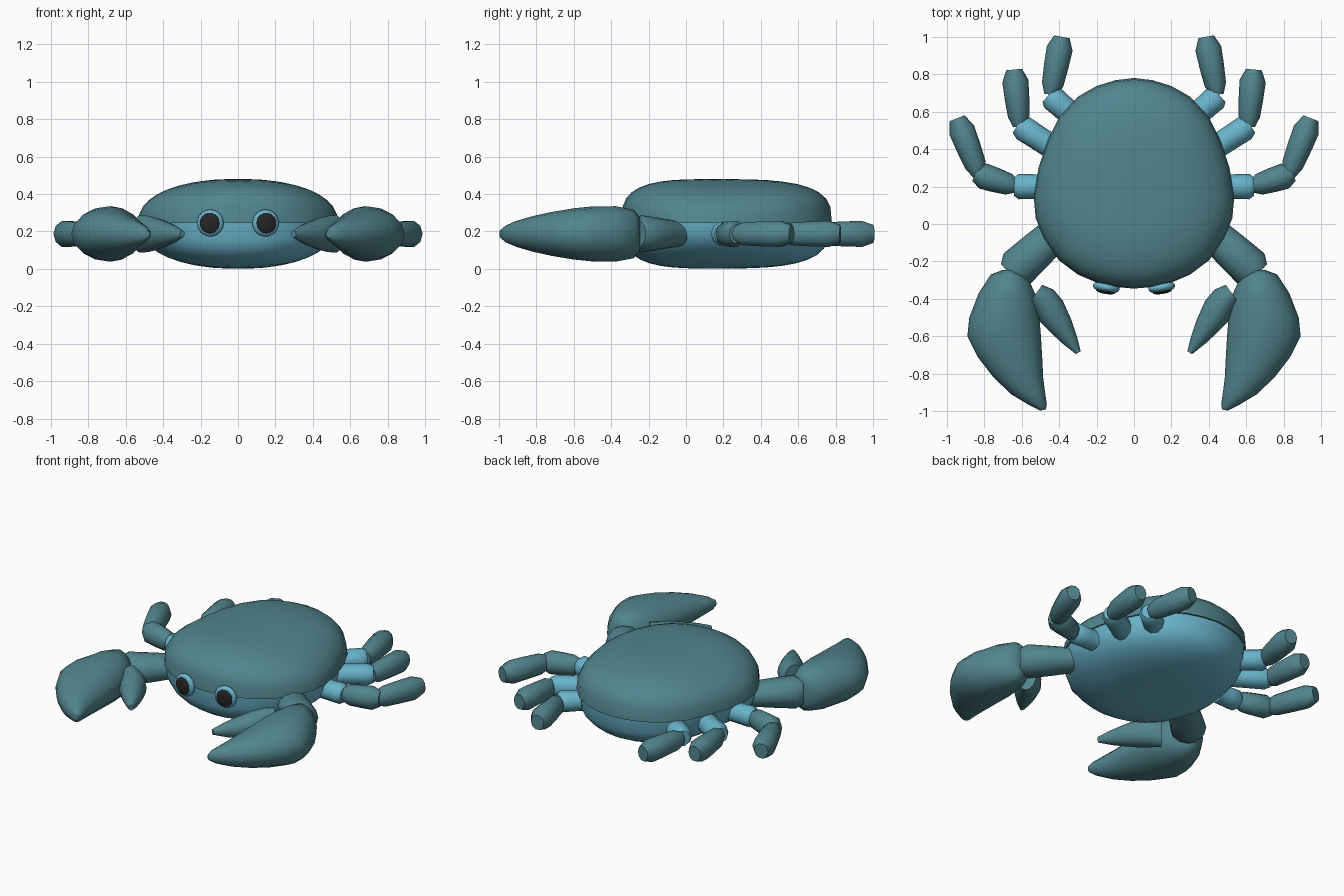
import bpy, bmesh, math
from mathutils import Vector, Matrix

if "Cube" in bpy.data.objects:
    bpy.data.objects.remove(bpy.data.objects["Cube"])


def material(name, rgb):
    m = bpy.data.materials.new(name)
    m.diffuse_color = (*rgb, 1)
    m.use_nodes = True
    m.node_tree.nodes["Principled BSDF"].inputs["Base Color"].default_value = m.diffuse_color
    return m


TEAL = material("dark teal", (0.085, 0.235, 0.27))
BLUE = material("light blue", (0.14, 0.45, 0.59))
BLACK = material("charcoal", (0.02, 0.019, 0.019))
MID_Z = 0.187


def finish(name, bm, mat, angle=50):
    bmesh.ops.recalc_face_normals(bm, faces=bm.faces)
    me = bpy.data.meshes.new(name)
    bm.to_mesh(me)
    bm.free()
    me.materials.append(mat)
    me.shade_smooth()
    me.set_sharp_from_angle(angle=math.radians(angle))
    ob = bpy.data.objects.new(name, me)
    bpy.context.collection.objects.link(ob)
    return ob


def bridge(bm, rings):
    n = len(rings[0])
    for a, b in zip(rings, rings[1:]):
        for i in range(n):
            j = (i + 1) % n
            bm.faces.new((a[i], a[j], b[j], b[i]))


def loft(name, sections, mat, side, sides=16, angle=50):
    """Skin elliptical sections: (left x, left y, right x, right y, half height)."""
    bm = bmesh.new()
    rings = []
    for lx, ly, rx, ry, h in sections:
        ring = []
        for k in range(sides):
            a = 2 * math.pi * k / sides
            t = 0.5 + 0.5 * math.cos(a)
            ring.append(bm.verts.new((side * (lx + (rx - lx) * t),
                                      ly + (ry - ly) * t,
                                      MID_Z + h * math.sin(a))))
        rings.append(ring)
    bridge(bm, rings)
    bm.faces.new(rings[0])
    bm.faces.new(rings[-1])
    return finish(name, bm, mat, angle)


def limb(name, start, end, stations, mat, side, sides=10):
    """Straight limb; stations are (fraction along, half width, half height)."""
    a, b = Vector(start), Vector(end)
    d = (b - a).normalized()
    p = Vector((-d.y, d.x))
    secs = []
    for t, w, h in stations:
        c = a.lerp(b, t)
        secs.append((*(c - p * w), *(c + p * w), h))
    return loft(name, secs, mat, side, sides)


# Body: egg-shaped outline, domed above and below a central seam
HALF = [(0, -.345), (.1, -.336), (.2, -.313), (.3, -.27), (.4, -.195), (.48, -.08),
        (.525, .03), (.535, .14), (.51, .3), (.46, .45), (.4, .57), (.3, .68),
        (.2, .737), (.1, .768), (0, .78)]
OUTLINE = HALF + [(-x, y) for x, y in HALF[-2:0:-1]]
CY, SEAM = 0.15, 0.245


def dome(name, height, scale, mat):
    bm = bmesh.new()
    rings = []
    for k in range(10, 0, -1):
        s = math.sin(math.pi / 2 * k / 10)
        ring = []
        for x, y in OUTLINE:
            dx, dy = x * scale, (y - CY) * scale
            p = 2.25 + 1.0 * dy * dy / (dx * dx + dy * dy)
            z = SEAM + height * max(0, 1 - s ** p) ** (1 / p)
            ring.append(bm.verts.new((dx * s, CY + dy * s, z)))
        rings.append(ring)
    bridge(bm, rings)
    top = bm.verts.new((0, CY, SEAM + height))
    n = len(OUTLINE)
    for i in range(n):
        bm.faces.new((rings[-1][i], rings[-1][(i + 1) % n], top))
    bm.faces.new(rings[0])
    return finish(name, bm, mat)


dome("upper_shell", 0.235, 1.0, TEAL)
dome("underside", -0.243, 0.982, BLUE)

# Claws
BIG = [(.63, -.25, .70, -.245, .09), (.565, -.29, .765, -.27, .13),
       (.525, -.38, .83, -.37, .148), (.505, -.5, .88, -.5, .147),
       (.497, -.6, .89, -.6, .137), (.49, -.72, .835, -.71, .118),
       (.485, -.82, .75, -.82, .095), (.475, -.9, .655, -.91, .07),
       (.466, -.96, .56, -.967, .045), (.47, -.99, .50, -.997, .02)]
SMALL = [(.49, -.325, .56, -.42, .10), (.43, -.35, .53, -.47, .097),
         (.38, -.41, .50, -.525, .087), (.335, -.51, .445, -.58, .067),
         (.305, -.60, .38, -.64, .045), (.285, -.68, .31, -.695, .018)]

# Legs: base start, base end, foot segments (start, end)
LEGS = [
    ("front", (.48, .2), (.64, .2), [((.63, .2), (.85, .27)), ((.825, .26), (.945, .565))]),
    ("middle", (.42, .40), (.62, .53), [((.61, .52), (.64, .825))]),
    ("back", (.33, .58), (.455, .69), [((.445, .69), (.385, 1.0))]),
]
BASE = [(0, .065, .062), (.5, .066, .064), (.85, .068, .066), (1, .05, .05)]
SEGMENT = [(0, .035, .045), (.18, .058, .065), (.5, .066, .07), (.8, .07, .073), (1, .042, .05)]


def ball(name, centre, radii, turn, mat):
    bm = bmesh.new()
    bmesh.ops.create_uvsphere(bm, u_segments=24, v_segments=12, radius=1)
    bm.transform(Matrix.Translation(centre) @ Matrix.Rotation(turn, 4, 'Z')
                 @ Matrix.Diagonal((*radii, 1)))
    return finish(name, bm, mat)


for side, tag in ((1, "right"), (-1, "left")):
    # Arm and pincers
    limb(f"arm_{tag}", (.42, -.05), (.66, -.27),
         [(0, .09, .07), (.4, .1, .085), (.85, .108, .1), (1, .075, .08)], TEAL, side, 12)
    loft(f"large_pincer_{tag}", BIG, TEAL, side)
    loft(f"small_pincer_{tag}", SMALL, TEAL, side)
    # Legs
    for name, a, b, segs in LEGS:
        limb(f"{name}_leg_base_{tag}", a, b, BASE, BLUE, side)
        for i, (s, e) in enumerate(segs):
            limb(f"{name}_leg_segment_{i + 1}_{tag}", s, e, SEGMENT, TEAL, side)
    # Eyes
    turn = side * math.radians(9)
    out = Vector((side * math.sin(abs(turn)), -math.cos(turn), 0))
    eye = Vector((side * .148, -.338, SEAM))
    ball(f"eye_{tag}", eye, (.072, .032, .072), turn, BLUE)
    ball(f"pupil_{tag}", eye + out * .022, (.053, .014, .055), turn, BLACK)
